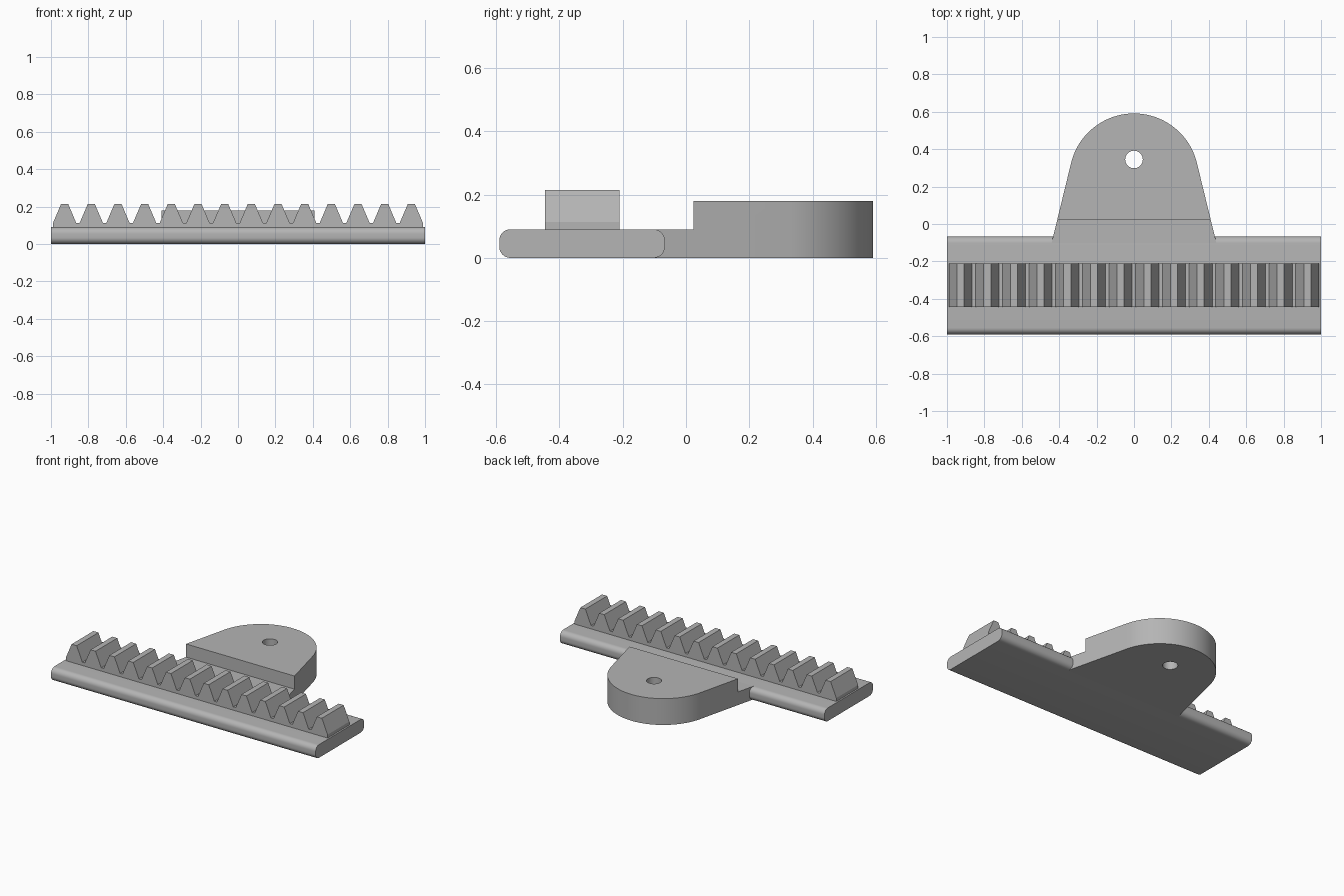
import bpy, bmesh, math
from mathutils import Vector

cube = bpy.data.objects.get("Cube")
if cube:
    bpy.data.objects.remove(cube, do_unlink=True)

grey = bpy.data.materials.new("plain grey")
grey.use_nodes = True
COLOUR = (0.46, 0.46, 0.46, 1)
grey.diffuse_color = COLOUR
grey.node_tree.nodes["Principled BSDF"].inputs["Base Color"].default_value = COLOUR


def prism(name, points, offset):
    """Extrude a closed 3D outline along an offset vector."""
    bm = bmesh.new()
    face = bm.faces.new([bm.verts.new(p) for p in points])
    ext = bmesh.ops.extrude_face_region(bm, geom=[face])
    moved = [v for v in ext["geom"] if isinstance(v, bmesh.types.BMVert)]
    bmesh.ops.translate(bm, verts=moved, vec=Vector(offset))
    bmesh.ops.recalc_face_normals(bm, faces=bm.faces)
    mesh = bpy.data.meshes.new(name)
    bm.to_mesh(mesh)
    bm.free()
    obj = bpy.data.objects.new(name, mesh)
    bpy.context.collection.objects.link(obj)
    mesh.materials.append(grey)
    return obj


def activate(obj):
    bpy.ops.object.select_all(action='DESELECT')
    obj.select_set(True)
    bpy.context.view_layer.objects.active = obj


def smooth(obj):
    activate(obj)
    bpy.ops.object.shade_smooth_by_angle(angle=math.radians(30))


def cut(obj, cutter):
    cutter.hide_render = True
    mod = obj.modifiers.new("cut", 'BOOLEAN')
    mod.operation = 'DIFFERENCE'
    mod.solver = 'EXACT'
    mod.object = cutter
    activate(obj)
    bpy.ops.object.modifier_apply(modifier=mod.name)
    bpy.data.objects.remove(cutter, do_unlink=True)


def arc(cx, cy, r, start, end, steps):
    angles = [math.radians(start + (end - start) * i / steps) for i in range(steps + 1)]
    return [(cx + r * math.cos(a), cy + r * math.sin(a)) for a in angles]


# Base bar with rounded long edges
Y0, Y1, BAR_TOP, R = -0.59, -0.067, 0.09, 0.035
corners = [(Y1 - R, R, -90), (Y1 - R, BAR_TOP - R, 0),
           (Y0 + R, BAR_TOP - R, 90), (Y0 + R, R, 180)]
profile = [p for y, z, a in corners for p in arc(y, z, R, a, a + 90, 8)]
smooth(prism("base_bar", [(-1, y, z) for y, z in profile], (2, 0, 0)))

# Toothed rack on top of the bar
COUNT, PITCH, FIRST = 14, 0.1426, -0.927
ROOT, TIP = 0.113, 0.214
outline = []
for i in range(COUNT):
    x = FIRST + i * PITCH
    outline += [(x - 0.062, ROOT), (x - 0.019, TIP), (x + 0.019, TIP), (x + 0.062, ROOT)]
outline = [(outline[0][0], BAR_TOP)] + outline + [(outline[-1][0], BAR_TOP)]
prism("toothed_rack", [(x, -0.445, z) for x, z in outline], (0, 0.235, 0))

# Mounting lug: tapered sides tangent to a round end
LUG_Y, LUG_R, TAPER, LUG_TOP = 0.245, 0.346, 13.7, 0.18
neck_y = Y1 - R
end = arc(0, LUG_Y, LUG_R, TAPER, 180 - TAPER, 40)
neck_x = end[0][0] + (end[0][1] - neck_y) * math.tan(math.radians(TAPER))
outline = [(neck_x, neck_y)] + end + [(-neck_x, neck_y)]
lug = prism("mounting_lug", [(x, y, 0) for x, y in outline], (0, 0, LUG_TOP))

# Step down to the bar height, and the bolt hole
step = [(-1, -0.5), (1, -0.5), (1, 0.024), (-1, 0.024)]
cut(lug, prism("step_cutter", [(x, y, BAR_TOP) for x, y in step], (0, 0, 1)))
hole = arc(0, 0.345, 0.047, 0, 360, 32)[:-1]
cut(lug, prism("hole_cutter", [(x, y, -0.5) for x, y in hole], (0, 0, 1)))
smooth(lug)
